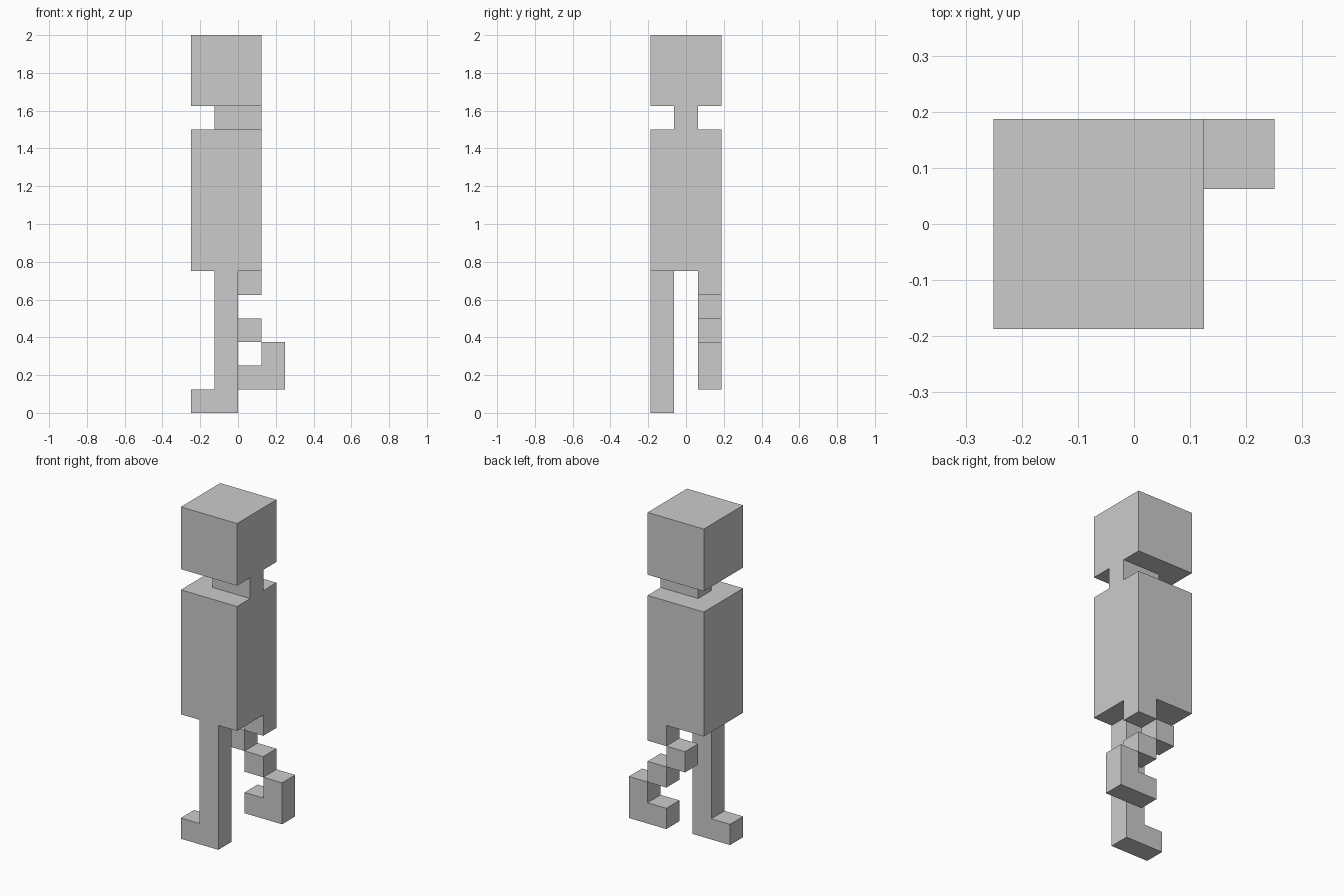
import bpy
import bmesh

U = 0.125  # one block

cube = bpy.data.objects.get("Cube")
if cube:
    bpy.data.objects.remove(cube, do_unlink=True)

grey = bpy.data.materials.new("light_grey")
grey.use_nodes = True
color = (0.6, 0.6, 0.6, 1.0)
grey.diffuse_color = color
grey.node_tree.nodes["Principled BSDF"].inputs["Base Color"].default_value = color


def extrude_profile(name, profile, y0, y1):
    """Extrude an x-z outline, given in blocks, from y0 to y1."""
    bm = bmesh.new()
    face = bm.faces.new([bm.verts.new((x * U, y0 * U, z * U)) for x, z in profile])
    moved = bmesh.ops.extrude_face_region(bm, geom=[face])["geom"]
    verts = [g for g in moved if isinstance(g, bmesh.types.BMVert)]
    bmesh.ops.translate(bm, verts=verts, vec=(0, (y1 - y0) * U, 0))
    bmesh.ops.recalc_face_normals(bm, faces=bm.faces)
    mesh = bpy.data.meshes.new(name)
    bm.to_mesh(mesh)
    bm.free()
    mesh.materials.append(grey)
    obj = bpy.data.objects.new(name, mesh)
    bpy.context.collection.objects.link(obj)
    return obj


def block(name, x0, x1, y0, y1, z0, z1):
    return extrude_profile(name, [(x0, z0), (x1, z0), (x1, z1), (x0, z1)], y0, y1)


# Head, neck and body
block("head", -2, 1, -1.5, 1.5, 13, 16)
block("neck", -1, 1, -0.5, 0.5, 12, 13)
block("torso", -2, 1, -1.5, 1.5, 6, 12)

# Standing leg with its foot
extrude_profile("standing_leg", [(-2, 0), (0, 0), (0, 6), (-1, 6), (-1, 1), (-2, 1)],
                -1.5, -0.5)

# Raised leg, bent at the knee
block("raised_hip", 0, 1, 0.5, 1.5, 5, 6)
block("raised_knee", -1, 0, 0.5, 1.5, 4, 5)
block("raised_shin", 0, 1, 0.5, 1.5, 3, 4)
extrude_profile("raised_foot", [(0, 1), (2, 1), (2, 3), (1, 3), (1, 2), (0, 2)],
                0.5, 1.5)
